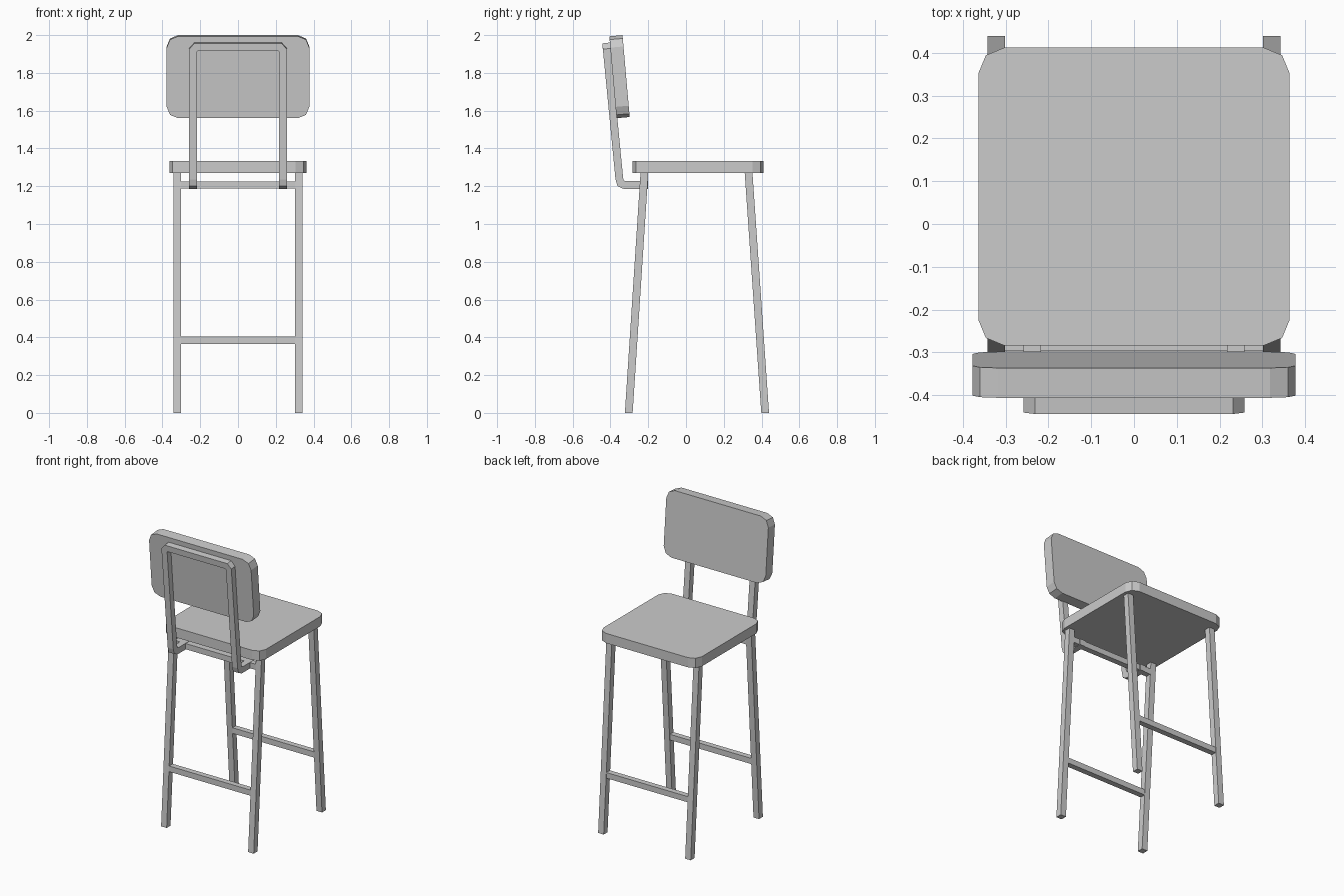
import bpy
import bmesh
from math import radians, sin, cos, pi
from mathutils import Vector, Matrix

cube = bpy.data.objects.get("Cube")
if cube:
    bpy.data.objects.remove(cube, do_unlink=True)

X, Y, Z = Vector((1, 0, 0)), Vector((0, 1, 0)), Vector((0, 0, 1))

grey = bpy.data.materials.new("light grey")
grey.use_nodes = True
colour = (0.6, 0.6, 0.6, 1)
grey.diffuse_color = colour
grey.node_tree.nodes["Principled BSDF"].inputs["Base Color"].default_value = colour


def finish(name, bm):
    bmesh.ops.recalc_face_normals(bm, faces=bm.faces)
    mesh = bpy.data.meshes.new(name)
    bm.to_mesh(mesh)
    bm.free()
    mesh.materials.append(grey)
    obj = bpy.data.objects.new(name, mesh)
    bpy.context.collection.objects.link(obj)
    return obj


def bar(name, path, u, v, half=0.02):
    """Square bar with mitred bends; both ends are cut in the u-v plane."""
    path = [Vector(p) for p in path]
    dirs = [(b - a).normalized() for a, b in zip(path, path[1:])]
    bm = bmesh.new()
    ring = [path[0] + half * (a * u + b * v)
            for a, b in ((-1, -1), (1, -1), (1, 1), (-1, 1))]
    last = [bm.verts.new(p) for p in ring]
    bm.faces.new(last)
    for i, d in enumerate(dirs):
        end = path[i + 1]
        n = d + dirs[i + 1] if i + 1 < len(dirs) else u.cross(v)
        ring = [p + d * ((end - p).dot(n) / d.dot(n)) for p in ring]
        new = [bm.verts.new(p) for p in ring]
        for k in range(4):
            j = (k + 1) % 4
            bm.faces.new((last[k], last[j], new[j], new[k]))
        last = new
    bm.faces.new(last)
    return finish(name, bm)


def rounded_slab(name, width, depth, thick, matrix, radius=0.06):
    """Flat slab whose corners are cut in two facets."""
    bm = bmesh.new()
    verts = []
    for q, (sx, sy) in enumerate(((1, 1), (-1, 1), (-1, -1), (1, -1))):
        for k in range(3):
            a = (q + k / 2) * pi / 2
            verts.append(bm.verts.new((sx * (width / 2 - radius) + radius * cos(a),
                                       sy * (depth / 2 - radius) + radius * sin(a),
                                       -thick / 2)))
    face = bm.faces.new(verts)
    top = bmesh.ops.extrude_face_region(bm, geom=[face])["geom"]
    bmesh.ops.translate(bm, vec=Z * thick,
                        verts=[g for g in top if isinstance(g, bmesh.types.BMVert)])
    bm.transform(matrix)
    return finish(name, bm)


# Seat and tilted backrest
rounded_slab("seat", 0.727, 0.695, 0.065, Matrix.Translation((0, 0.064, 1.302)))
rounded_slab("backrest", 0.755, 0.435, 0.07,
             Matrix.Translation((0, -0.352, 1.78)) @ Matrix.Rotation(radians(95), 4, "X"))

# Splayed legs
for side, x in (("right", -0.322), ("left", 0.322)):
    bar(f"front_leg_{side}", [(x, -0.303, 0), (x, -0.22, 1.275)], X, Y, 0.0205)
    bar(f"rear_leg_{side}", [(x, 0.419, 0), (x, 0.331, 1.275)], X, Y, 0.0205)

# Stretchers between the legs
for name, y, z in (("front_stretcher", -0.278, 0.385),
                   ("rear_stretcher", 0.392, 0.385),
                   ("seat_rail", -0.224, 1.206)):
    bar(name, [(-0.31, y, z), (0.31, y, z)], Y, Z, 0.019)

# Bent tube that carries the backrest
half_path = [(-0.2, 1.206), (-0.325, 1.206), (-0.346, 1.216), (-0.353, 1.24), (-0.419, 1.92)]
left = [(0.238, y, z) for y, z in half_path] + [(0.222, -0.421, 1.938)]
right = [(-x, y, z) for x, y, z in reversed(left)]
bar("backrest_frame", left + right, X, Z, 0.0205)
